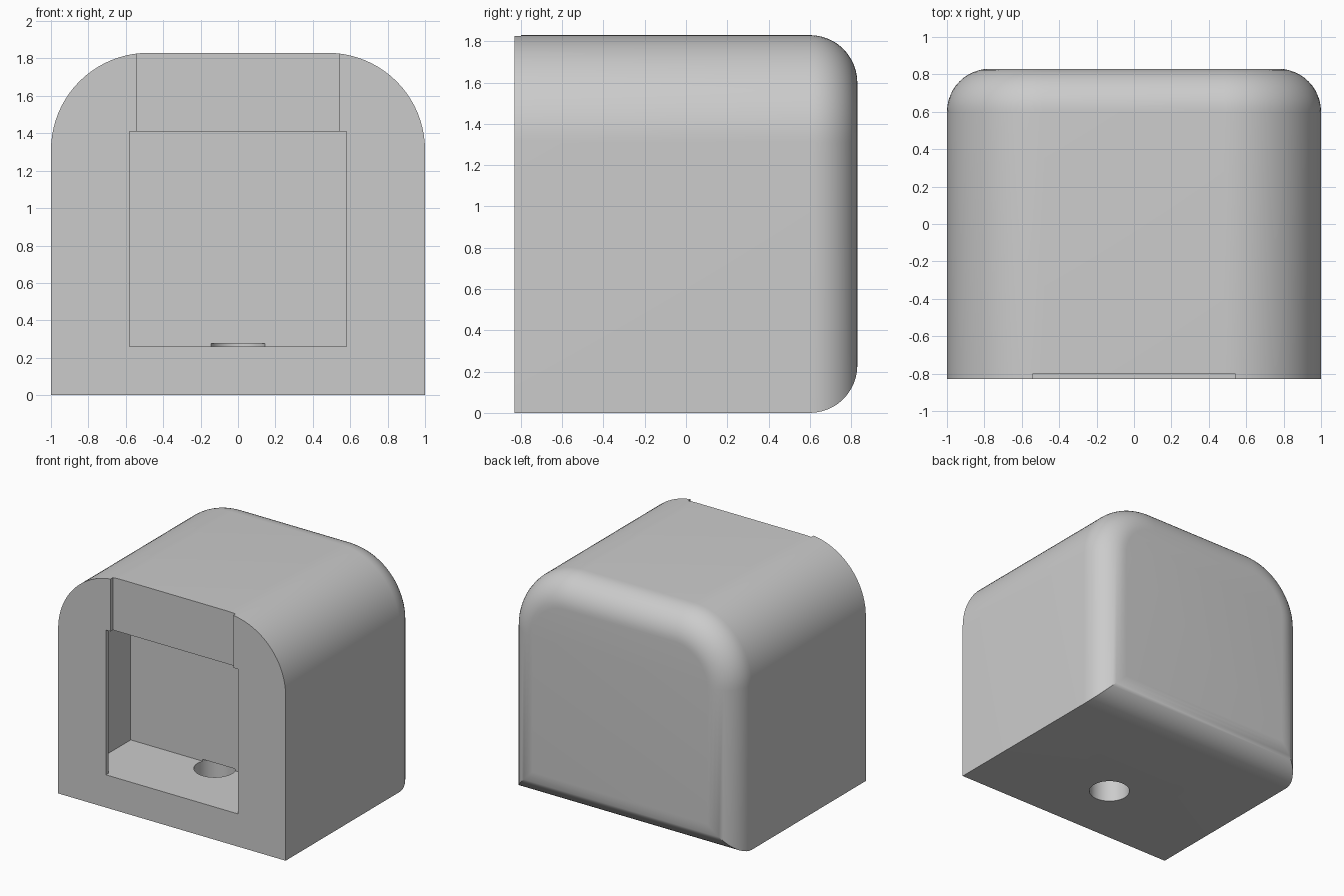
import bpy, bmesh, math

cube = bpy.data.objects.get("Cube")
if cube:
    bpy.data.objects.remove(cube, do_unlink=True)

HEIGHT, FRONT, BACK = 1.83, -0.83, 0.83
ARCH, FILLET = 0.52, 0.23

grey = bpy.data.materials.new("light_grey")
grey.use_nodes = True
colour = (0.6, 0.6, 0.6, 1)
grey.diffuse_color = colour
grey.node_tree.nodes["Principled BSDF"].inputs["Base Color"].default_value = colour


def arch_profile(inset, steps=20):
    """Square foot and rounded shoulders, shrunk evenly by inset."""
    half, radius = 1 - inset, ARCH - inset
    cx, cz = 1 - ARCH, HEIGHT - ARCH
    right = [(half, inset)]
    for i in range(steps + 1):
        a = math.pi / 2 * i / steps
        right.append((cx + radius * math.cos(a), cz + radius * math.sin(a)))
    return right + [(-x, z) for x, z in reversed(right)]


def finish(name, bm):
    bmesh.ops.recalc_face_normals(bm, faces=bm.faces)
    mesh = bpy.data.meshes.new(name)
    bm.to_mesh(mesh)
    bm.free()
    obj = bpy.data.objects.new(name, mesh)
    bpy.context.collection.objects.link(obj)
    mesh.materials.append(grey)
    return obj


def cut_away(body, name, bm):
    cutter = finish(name, bm)
    mod = body.modifiers.new(name, 'BOOLEAN')
    mod.operation, mod.solver, mod.object = 'DIFFERENCE', 'EXACT', cutter
    bpy.context.view_layer.objects.active = body
    bpy.ops.object.modifier_apply(modifier=name)
    bpy.data.objects.remove(cutter, do_unlink=True)


def box(half_x, y0, y1, z0, z1):
    bm = bmesh.new()
    bmesh.ops.create_cube(bm, size=1)
    for v in bm.verts:
        v.co = (v.co.x * 2 * half_x, y1 if v.co.y > 0 else y0, z1 if v.co.z > 0 else z0)
    return bm


# Housing: arch lofted front to back, with a rounded rear edge
bm = bmesh.new()
sections = [(FRONT, 0)]
for i in range(13):
    a = math.pi / 2 * i / 12
    sections.append((BACK - FILLET * (1 - math.sin(a)), FILLET * (1 - math.cos(a))))
rings = [[bm.verts.new((x, y, z)) for x, z in arch_profile(d)] for y, d in sections]
for r0, r1 in zip(rings, rings[1:]):
    for i in range(len(r0)):
        j = (i + 1) % len(r0)
        bm.faces.new((r0[i], r0[j], r1[j], r1[i]))
bm.faces.new(rings[0])
bm.faces.new(rings[-1])
housing = finish("housing", bm)

# Front opening, wider chamber behind the thin lip, shallow notch above
cut_away(housing, "opening", box(0.58, -1, -0.7, 0.26, 1.41))
cut_away(housing, "chamber", box(0.775, -0.80, -0.24, 0.26, 1.41))
cut_away(housing, "notch", box(0.54, -1, -0.80, 1.40, 2))

# Cable hole through the floor
bm = bmesh.new()
bmesh.ops.create_cone(bm, cap_ends=True, segments=48, radius1=0.152, radius2=0.152, depth=0.475)
bmesh.ops.translate(bm, verts=bm.verts, vec=(0, -0.29, 0.0375))
cut_away(housing, "cable_hole", bm)

bpy.ops.object.select_all(action='DESELECT')
housing.select_set(True)
bpy.context.view_layer.objects.active = housing
bpy.ops.object.shade_smooth_by_angle(angle=math.radians(30))
